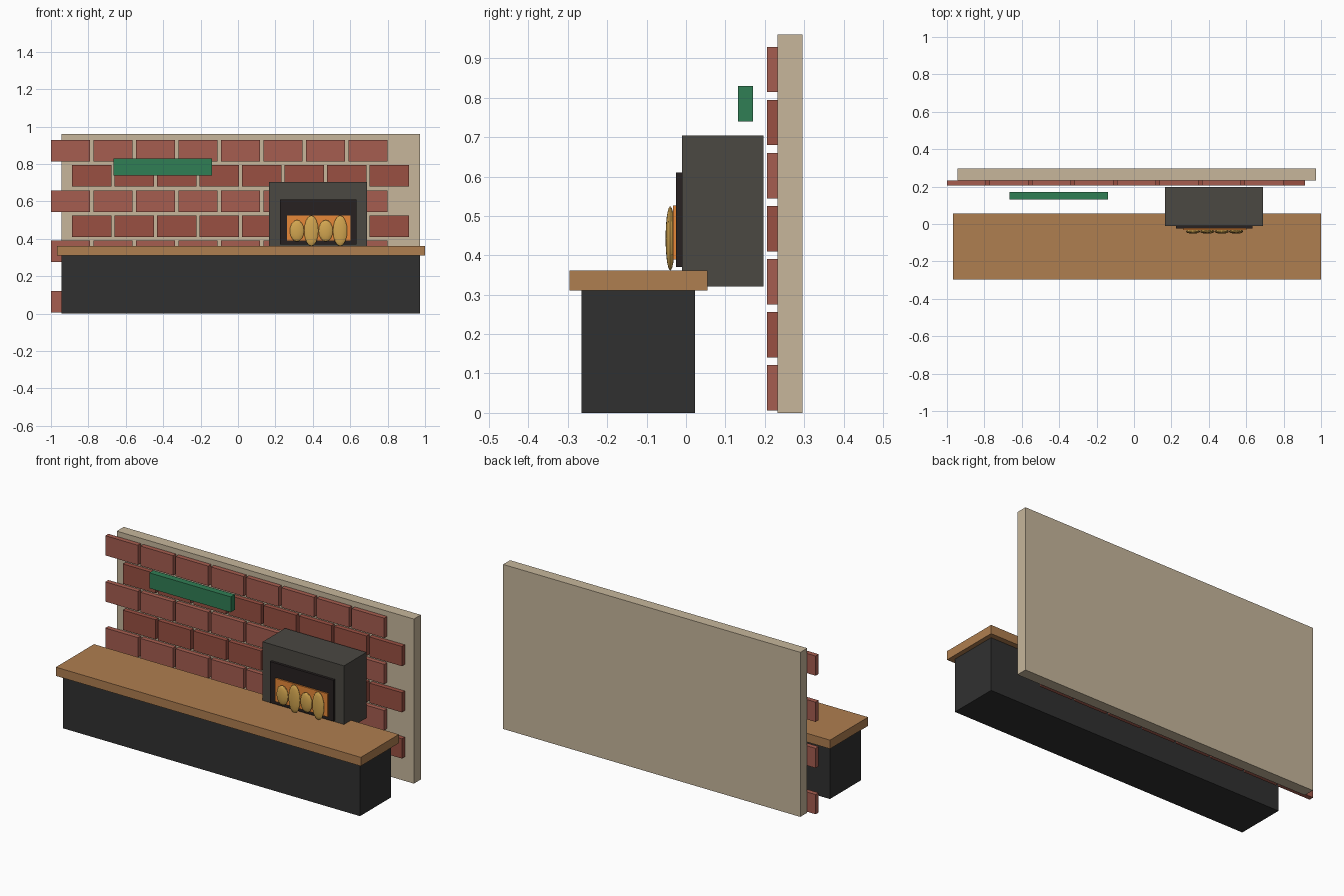
import bpy

if "Cube" in bpy.data.objects:
    bpy.data.objects.remove(bpy.data.objects["Cube"])


def material(name, r, g, b):
    m = bpy.data.materials.new(name)
    m.diffuse_color = (r, g, b, 1)
    m.use_nodes = True
    m.node_tree.nodes["Principled BSDF"].inputs["Base Color"].default_value = m.diffuse_color
    return m


def box(name, x, y, z, mat):
    """Box from (min, max) ranges along each axis."""
    bpy.ops.mesh.primitive_cube_add(
        size=1, location=[(a + b) / 2 for a, b in (x, y, z)])
    ob = bpy.context.object
    ob.name = name
    ob.scale = [b - a for a, b in (x, y, z)]
    bpy.ops.object.transform_apply(location=False, rotation=False, scale=True)
    ob.data.materials.append(mat)
    return ob


plaster = material("plaster", 0.57, 0.47, 0.33)
brick_a = material("brick_red", 0.38, 0.11, 0.08)
brick_b = material("brick_dark_red", 0.32, 0.08, 0.055)
wood = material("wood", 0.43, 0.21, 0.08)
charcoal = material("charcoal", 0.03, 0.03, 0.03)
iron = material("iron", 0.07, 0.065, 0.055)
soot = material("soot", 0.02, 0.015, 0.015)
ember = material("ember", 0.80, 0.25, 0.04)
gold = material("flame_gold", 0.65, 0.38, 0.08)
green = material("green", 0.03, 0.21, 0.09)

# Back wall with running-bond bricks
box("back_wall", (-0.945, 0.973), (0.232, 0.296), (0, 0.96), plaster)
for row in range(7):
    z = 0.006 + 0.1347 * row
    start = -1.0 + 0.1135 * (row % 2)
    for col in range(8):
        x = start + 0.2272 * col
        box(f"brick_{row}_{col}", (x, x + 0.21), (0.205, 0.233), (z, z + 0.115),
            brick_b if row % 2 else brick_a)

# Counter
box("counter_base", (-0.945, 0.973), (-0.265, 0.023), (0, 0.312), charcoal)
box("counter_top", (-0.968, 1.0), (-0.296, 0.055), (0.311, 0.362), wood)

# Oven with mouth and glow
box("oven_body", (0.166, 0.691), (-0.010, 0.197), (0.321, 0.704), iron)
box("oven_mouth", (0.225, 0.634), (-0.025, -0.009), (0.37, 0.61), soot)
box("oven_glow", (0.262, 0.601), (-0.033, -0.024), (0.39, 0.526), ember)

# Flames
for i in range(4):
    bpy.ops.mesh.primitive_uv_sphere_add(
        segments=16, ring_count=8, radius=1, location=(0.315 + 0.077 * i, -0.040, 0.443))
    flame = bpy.context.object
    flame.name = f"flame_{i}"
    flame.scale = (0.038, 0.012, 0.082 if i % 2 else 0.058)
    bpy.ops.object.transform_apply(location=False, rotation=False, scale=True)
    flame.data.materials.append(gold)
    bpy.ops.object.shade_smooth_by_angle()

# Hanging sign board
box("sign_board", (-0.665, -0.139), (0.132, 0.170), (0.74, 0.83), green)
